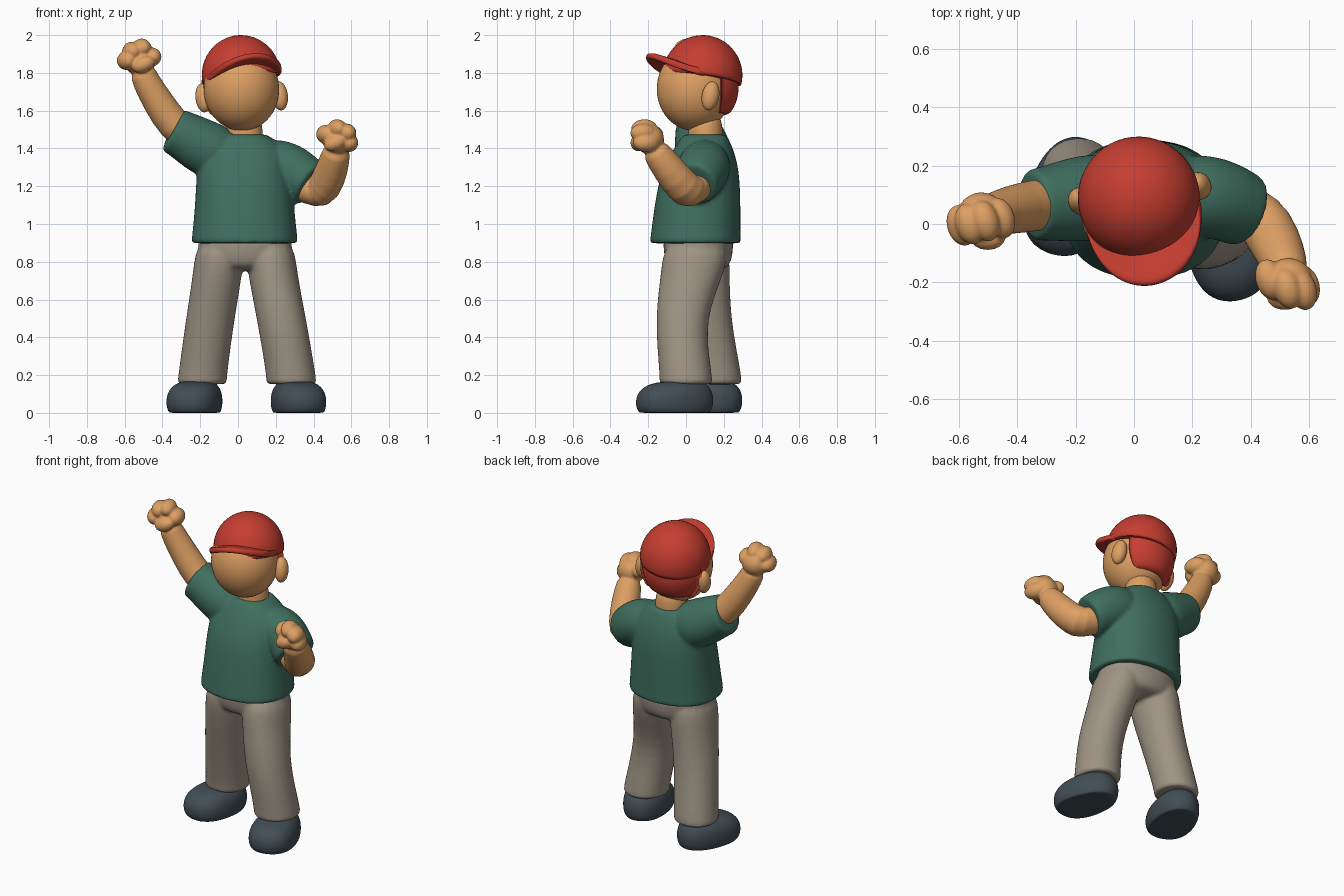
import bpy, bmesh, math
from mathutils import Matrix, Vector

if "Cube" in bpy.data.objects:
    bpy.data.objects.remove(bpy.data.objects["Cube"])


def material(name, rgb):
    m = bpy.data.materials.new(name)
    m.diffuse_color = (*rgb, 1)
    m.use_nodes = True
    m.node_tree.nodes["Principled BSDF"].inputs["Base Color"].default_value = m.diffuse_color
    return m


RED = material("cap red", (0.56, 0.047, 0.03))
SKIN = material("skin", (0.73, 0.35, 0.125))
GREEN = material("shirt green", (0.05, 0.158, 0.114))
GREY = material("trouser grey", (0.345, 0.296, 0.232))
DARK = material("shoe slate", (0.052, 0.073, 0.09))


def loft(bm, rings, power=2.0, flat=True, n=16):
    """Closed tube through rings (x, y, z, rx, ry); flat keeps rings horizontal."""
    pts = [Vector(r[:3]) for r in rings]
    loops = []
    for i, r in enumerate(rings):
        u, v = Vector((1, 0, 0)), Vector((0, 1, 0))
        if not flat:
            t = (pts[min(i + 1, len(pts) - 1)] - pts[max(i - 1, 0)]).normalized()
            u = Vector((0, 1, 0)).cross(t).normalized()
            v = t.cross(u)
        rx, ry = r[3] * 1.025, r[-1] * 1.025
        loop = []
        for k in range(n):
            a = 2 * math.pi * k / n
            c, s = math.cos(a), math.sin(a)
            c = math.copysign(abs(c) ** (2 / power), c)
            s = math.copysign(abs(s) ** (2 / power), s)
            loop.append(bm.verts.new(pts[i] + u * c * rx + v * s * ry))
        loops.append(loop)
    for a, b in zip(loops, loops[1:]):
        for k in range(n):
            j = (k + 1) % n
            bm.faces.new((a[k], a[j], b[j], b[k]))
    bm.faces.new(loops[0])
    bm.faces.new(loops[-1])


def ball(bm, center, radii, rot=Matrix(), seg=48):
    m = Matrix.Translation(center) @ rot @ Matrix.Diagonal((*radii, 1))
    return bmesh.ops.create_uvsphere(bm, u_segments=seg, v_segments=seg // 2,
                                     radius=1, matrix=m)["verts"]


def finish(name, bm, mat, subsurf=0, voxel=0, smooth=6):
    bmesh.ops.recalc_face_normals(bm, faces=bm.faces)
    for f in bm.faces:
        f.smooth = True
    me = bpy.data.meshes.new(name)
    bm.to_mesh(me)
    bm.free()
    me.materials.append(mat)
    ob = bpy.data.objects.new(name, me)
    bpy.context.collection.objects.link(ob)
    if subsurf:
        ob.modifiers.new("Subdivide", 'SUBSURF').levels = subsurf
        ob.modifiers[-1].render_levels = subsurf
    if voxel:
        r = ob.modifiers.new("Blend", 'REMESH')
        r.mode, r.voxel_size, r.use_smooth_shade = 'VOXEL', voxel, True
        s = ob.modifiers.new("Soften", 'SMOOTH')
        s.factor, s.iterations = 0.5, smooth
    return ob


# Shirt: torso with two short sleeves blended in
bm = bmesh.new()
loft(bm, [(.035, .05, .895, .28, .24), (.035, .05, .905, .28, .24),
          (.035, .05, .93, .278, .237), (.035, .06, 1.08, .262, .228),
          (.032, .072, 1.25, .252, .212), (.03, .088, 1.36, .235, .175),
          (.03, .095, 1.43, .19, .14), (.03, .1, 1.47, .125, .115),
          (.03, .1, 1.475, .12, .11)], 2.3)
loft(bm, [(-.04, .1, 1.34, .15), (-.19, .085, 1.41, .148), (-.28, .072, 1.465, .13),
          (-.34, .065, 1.495, .122), (-.35, .064, 1.5, .12)], flat=False)
loft(bm, [(.1, .1, 1.33, .13), (.25, .1, 1.305, .142), (.33, .07, 1.25, .135),
          (.38, .045, 1.212, .125), (.388, .042, 1.207, .124)], flat=False)
finish("shirt", bm, GREEN, 2, .011)

# Trousers: pelvis and two legs blended together
bm = bmesh.new()
loft(bm, [(.037, .065, .75, .15, .13), (.037, .065, .79, .22, .175),
          (.037, .065, .88, .25, .185), (.037, .065, .96, .255, .185)], 2.2)
loft(bm, [(-.19, .165, .15, .13, .13), (-.19, .165, .16, .13, .13),
          (-.185, .16, .22, .128, .13), (-.147, .10, .5, .128, .135),
          (-.105, .065, .75, .13, .165), (-.09, .06, .93, .13, .17)], 2.1)
loft(bm, [(.283, 0, .15, .132, .14), (.283, 0, .16, .132, .14),
          (.278, -.003, .22, .13, .137), (.23, -.035, .5, .13, .13),
          (.18, .04, .75, .13, .17), (.165, .06, .93, .13, .175)], 2.1)
finish("trousers", bm, GREY, 2, .011)

# Shoes: rounded slabs, wider and lower at the toe
for name, x, y, yaw in (("right_shoe", -.225, .095, -15), ("left_shoe", .315, -.06, 14)):
    bm = bmesh.new()
    loft(bm, [(0, 0, z, .138 * s, .205 * s) for z, s in
              ((0, .88), (.002, .92), (.03, 1), (.08, 1.01), (.125, .93), (.16, .7), (.17, .4))], 2.3)
    for v in bm.verts:
        t = -v.co.y / .2
        v.co.x *= 1 + .1 * t
        v.co.z *= 1 - .09 * t
    bm.transform(Matrix.Translation((x, y, 0)) @ Matrix.Rotation(math.radians(yaw), 4, 'Z'))
    finish(name, bm, DARK, 2)

# Arms with fists: tube, palm, four curled fingers and a thumb
arms = {
    "right_arm": ([(-.25, .08, 1.45, .088), (-.34, .062, 1.52, .088), (-.42, .05, 1.64, .083),
                   (-.49, .03, 1.76, .072), (-.515, .02, 1.83, .068)],
                  (-.522, .025, 1.865), (.085, .085, .08),
                  [(-.59, -.005, 1.865), (-.562, .0, 1.915), (-.51, .01, 1.932), (-.457, .02, 1.885)],
                  (-.50, -.045, 1.845)),
    "left_arm": ([(.30, .06, 1.25, .09), (.385, .045, 1.182, .095), (.438, .015, 1.165, .1),
                  (.482, -.055, 1.24, .092), (.515, -.135, 1.35, .078), (.528, -.18, 1.41, .07)],
                 (.528, -.195, 1.45), (.085, .08, .08),
                 [(.585, -.21, 1.43), (.575, -.225, 1.482), (.525, -.22, 1.505), (.465, -.19, 1.475)],
                 (.515, -.25, 1.43)),
}
for name, (path, palm, size, fingers, thumb) in arms.items():
    bm = bmesh.new()
    loft(bm, path, flat=False)
    ball(bm, palm, size, seg=24)
    for f in fingers:
        ball(bm, f, (.05, .073, .05), Matrix.Rotation(.3, 4, 'Z'), 24)
    ball(bm, thumb, (.065, .045, .042), Matrix.Rotation(-.4, 4, 'Y'), 24)
    finish(name, bm, SKIN, 1, .007, 4)

# Neck
bm = bmesh.new()
loft(bm, [(.035, .1, 1.38, .1, .095), (.035, .105, 1.46, .096, .09), (.03, .1, 1.6, .095, .09)])
finish("neck", bm, SKIN, 2)


def turn(yaw, roll, pitch):
    return (Matrix.Rotation(math.radians(yaw), 4, 'Z') @ Matrix.Rotation(math.radians(roll), 4, 'Y')
            @ Matrix.Rotation(math.radians(pitch), 4, 'X'))


# Head, turned slightly to its left
bm = bmesh.new()
ball(bm, (.018, .045, 1.715), (.2, .2, .222), turn(12, -4, 0))
finish("head", bm, SKIN)

# Ears
for name, pos in (("left_ear", (.222, .13, 1.678)), ("right_ear", (-.183, .078, 1.668))):
    bm = bmesh.new()
    ball(bm, pos, (.042, .046, .078), turn(12, -4, -12), 32)
    finish(name, bm, SKIN)

# Red panel covering the back of the head
bm = bmesh.new()
for v in ball(bm, (0, 0, 0), (.2, .198, .21)):
    v.co.y = max(v.co.y, .075)
    v.co.z = max(v.co.z, -.14)
bm.transform(Matrix.Translation((.014, .08, 1.72)) @ turn(10, -4, 0))
finish("back_of_cap", bm, RED)

# Cap crown, flat underneath
CAP = Matrix.Translation((.017, .087, 1.785)) @ turn(13, -6, -9)
bm = bmesh.new()
for v in ball(bm, (0, 0, 0), (.209, .212, .215)):
    v.co.z = max(v.co.z, -.02)
bm.transform(CAP)
finish("cap_crown", bm, RED)

# Cap brim: arched sheet, thickened
bm = bmesh.new()
rows = []
for i in range(5):
    s = i / 4
    row = []
    for k in range(17):
        a = math.radians(84) * (k / 8 - 1)
        x = (.19 + .015 * s) * math.sin(a)
        y = -.165 * math.cos(a) - .15 * s * math.cos(a) ** .6
        row.append(bm.verts.new((x, y, .04 + .02 * s - .055 * (x / .19) ** 2)))
    rows.append(row)
for a, b in zip(rows, rows[1:]):
    for k in range(16):
        bm.faces.new((a[k], a[k + 1], b[k + 1], b[k]))
bm.transform(CAP)
ob = finish("cap_brim", bm, RED)
sol = ob.modifiers.new("Thickness", 'SOLIDIFY')
sol.thickness, sol.offset = .034, 0
ob.modifiers.new("Subdivide", 'SUBSURF').levels = 2
